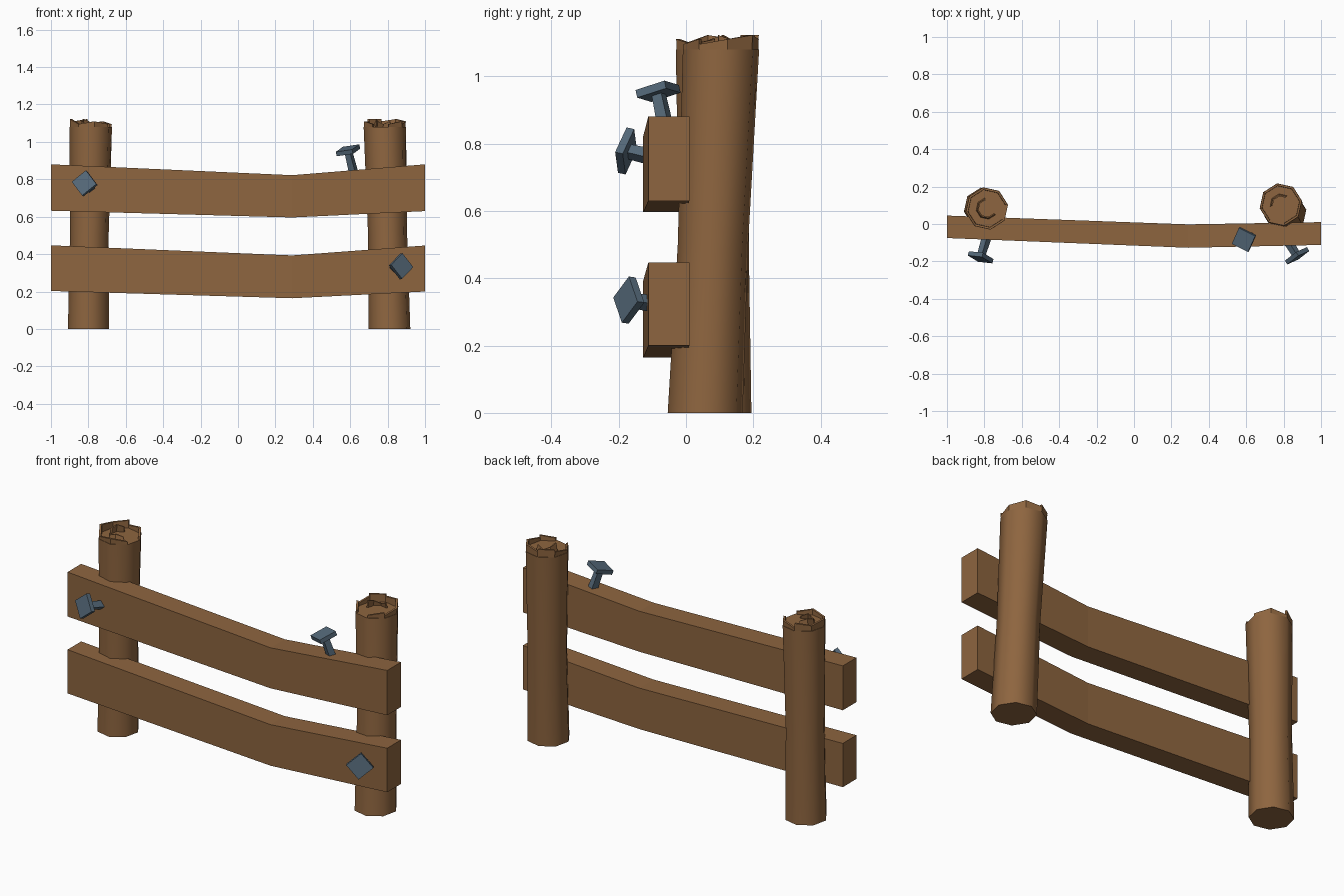
import bpy, bmesh, math
from mathutils import Vector, Matrix

if "Cube" in bpy.data.objects:
    bpy.data.objects.remove(bpy.data.objects["Cube"])


def material(name, col):
    m = bpy.data.materials.new(name)
    m.diffuse_color = (*col, 1)
    m.use_nodes = True
    m.node_tree.nodes["Principled BSDF"].inputs["Base Color"].default_value = m.diffuse_color
    return m


wood = material("brown wood", (0.27, 0.13, 0.05))
steel = material("blue grey steel", (0.09, 0.14, 0.19))


def finish(bm, name, mat, smooth=False):
    bmesh.ops.recalc_face_normals(bm, faces=bm.faces)
    me = bpy.data.meshes.new(name)
    bm.to_mesh(me)
    bm.free()
    ob = bpy.data.objects.new(name, me)
    bpy.context.collection.objects.link(ob)
    me.materials.append(mat)
    if smooth:
        bpy.ops.object.select_all(action='DESELECT')
        ob.select_set(True)
        bpy.context.view_layer.objects.active = ob
        bpy.ops.object.shade_smooth_by_angle(angle=math.radians(50))
    return ob


def loft(bm, rings):
    """Closed skin through equal-length point rings."""
    vs = [[bm.verts.new(p) for p in r] for r in rings]
    n = len(vs[0])
    for a, b in zip(vs, vs[1:]):
        for i in range(n):
            j = (i + 1) % n
            bm.faces.new((a[i], a[j], b[j], b[i]))
    bm.faces.new(vs[0][::-1])
    bm.faces.new(vs[-1])


def octagon(x, y, z, r, turn):
    return [Vector((x + r * math.cos(turn + i * math.pi / 4),
                    y + r * math.sin(turn + i * math.pi / 4), z)) for i in range(8)]


def splinters(bm, x, y, turn, r0, r1, z0, heights, thick):
    """Thin broken walls standing on the post top, one per octagon side."""
    lo, hi = octagon(x, y, z0, r0, turn), octagon(x, y, z0, r1, turn)
    c = Vector((x, y, 0))
    for i, h in enumerate(heights):
        if not h:
            continue
        j = (i + 1) % 8
        quad = [lo[i], lo[j], hi[j] + Vector((0, 0, h[1])), hi[i] + Vector((0, 0, h[0]))]
        inner = [Vector((*(c.xy + (p.xy - c.xy) * (1 - thick / r0)), p.z)) for p in quad]
        loft(bm, [quad, inner])


def post(name, base, mid, top, turn, rim, core):
    bm = bmesh.new()
    loft(bm, [octagon(*base, turn), octagon(*mid, turn), octagon(*top, turn)])
    finish(bm, name, wood, True)
    bm = bmesh.new()
    x, y, z, r = top
    splinters(bm, x, y, turn, r * 0.98, r * 0.99, z, rim, 0.012)
    splinters(bm, x, y, turn, 0.058, 0.052, z, core, 0.008)
    finish(bm, name + "_broken_top", wood)


# Leaning posts with splintered tops
a, b, c = 0.042, 0.03, 0.015
post("left_post", (-0.80, 0.085, 0, 0.111), (-0.795, 0.083, 0.5, 0.105),
     (-0.787, 0.083, 1.08, 0.115), math.radians(10),
     [(c, b), (b, c), (a, b), (b, a), (a, c), (c, b), (b, c), None],
     [None, None, (b, a), (a, b), (b, c), (c, b), (b, c), None])
post("right_post", (0.81, 0.057, 0, 0.113), (0.80, 0.08, 0.5, 0.106),
     (0.785, 0.104, 1.08, 0.115), math.radians(10),
     [(b, a), (a, b), (a, a), (b, c), (b, c), None, (c, b), (c, b)],
     [None, (b, c), (c, b), (b, a), None, None, None, None])


# Sagging planks: sections of x, y back, y front, z bottom, z top
def plank(name, sections):
    bm = bmesh.new()
    loft(bm, [[(x, y0, z0), (x, y1, z0), (x, y1, z1), (x, y0, z1)]
              for x, y0, y1, z0, z1 in sections])
    finish(bm, name, wood)


plank("upper_plank", [(-1, 0.045, -0.075, 0.632, 0.88),
                      (0.29, -0.002, -0.127, 0.596, 0.822),
                      (1, 0.01, -0.112, 0.63, 0.88)])
plank("lower_plank", [(-1, 0.045, -0.075, 0.203, 0.447),
                      (0.29, -0.002, -0.127, 0.164, 0.393),
                      (1, 0.01, -0.112, 0.20, 0.446)])


# Bent square-headed nails
def nail(name, head, direction, spin, length):
    bm = bmesh.new()

    def square(h, z):
        return [(-h, -h, z), (h, -h, z), (h, h, z), (-h, h, z)]
    loft(bm, [square(0.049, -0.012), square(0.049, 0.012)])
    loft(bm, [square(0.019, -length), square(0.016, -0.012)])
    rot = Vector(direction).to_track_quat('Z', 'Y').to_matrix().to_4x4()
    bm.transform(Matrix.Translation(head) @ rot @ Matrix.Rotation(math.radians(spin), 4, 'Z'))
    finish(bm, name, steel)


nail("upper_left_nail", (-0.82, -0.178, 0.778), (-0.28, -0.93, 0.22), 40, 0.13)
nail("lower_right_nail", (0.872, -0.17, 0.335), (0.52, -0.83, 0.12), 40, 0.12)
nail("top_nail", (0.588, -0.083, 0.955), (-0.24, -0.2, 0.95), 25, 0.15)
